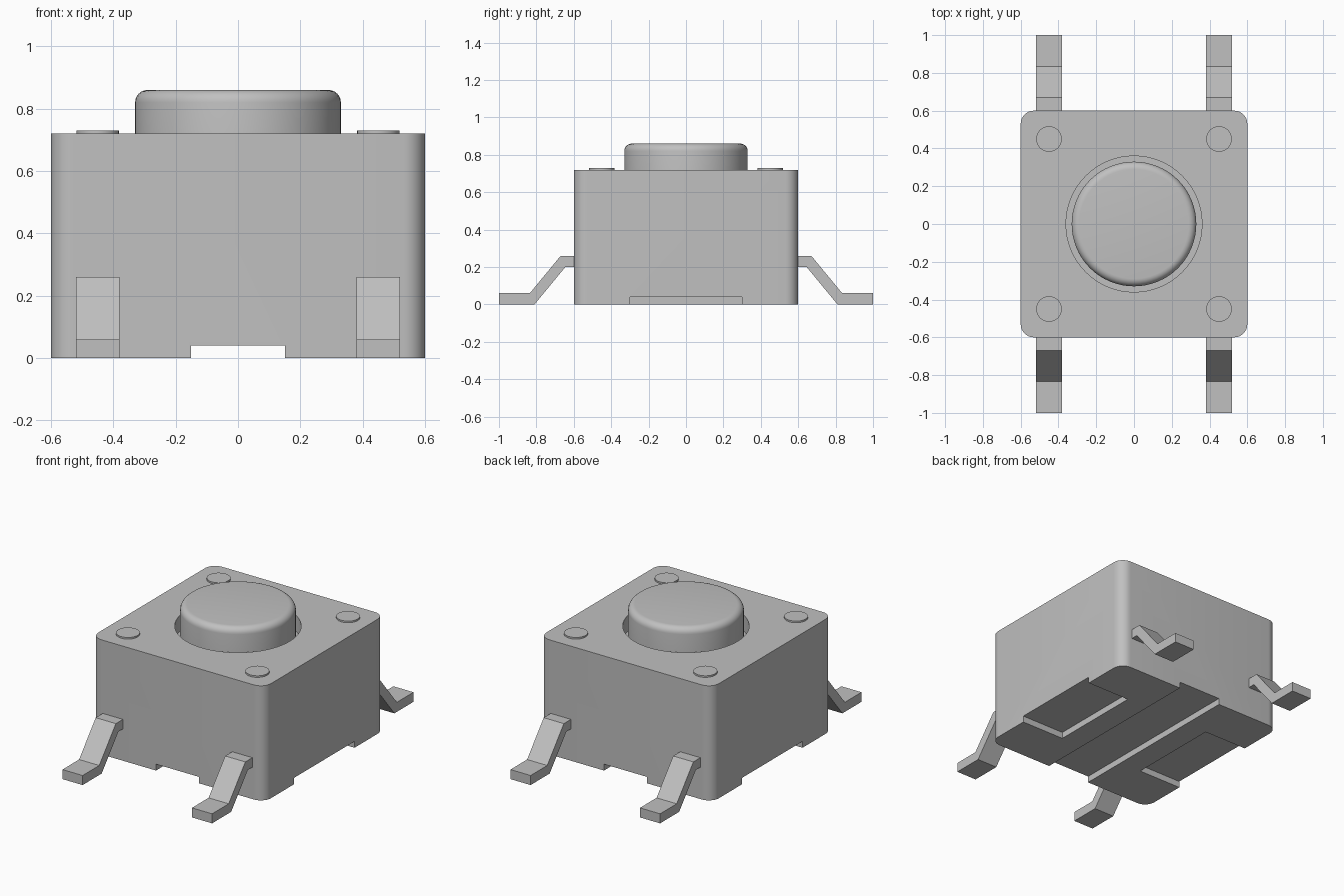
import bpy, bmesh, math
from mathutils import Matrix

if "Cube" in bpy.data.objects:
    bpy.data.objects.remove(bpy.data.objects["Cube"])

grey = bpy.data.materials.new("light_grey")
grey.use_nodes = True
COLOUR = (0.53, 0.53, 0.53, 1)
grey.diffuse_color = COLOUR
grey.node_tree.nodes["Principled BSDF"].inputs["Base Color"].default_value = COLOUR


def finish(name, bm, smooth=True):
    """Turn a bmesh into a named, shaded object."""
    bmesh.ops.recalc_face_normals(bm, faces=bm.faces)
    mesh = bpy.data.meshes.new(name)
    bm.to_mesh(mesh)
    bm.free()
    mesh.materials.append(grey)
    obj = bpy.data.objects.new(name, mesh)
    bpy.context.collection.objects.link(obj)
    if smooth:
        shade(obj)
    return obj


def activate(obj):
    bpy.ops.object.select_all(action='DESELECT')
    obj.select_set(True)
    bpy.context.view_layer.objects.active = obj


def shade(obj):
    activate(obj)
    bpy.ops.object.shade_smooth_by_angle(angle=math.radians(35))


def box(low, high):
    bm = bmesh.new()
    size = [h - l for l, h in zip(low, high)]
    mid = [(h + l) / 2 for l, h in zip(low, high)]
    bmesh.ops.create_cube(bm, size=1, matrix=Matrix.Translation(mid) @ Matrix.Diagonal((*size, 1)))
    return bm


def cylinder(radius, z0, z1, x=0, y=0, sides=64):
    bm = bmesh.new()
    bmesh.ops.create_cone(bm, cap_ends=True, segments=sides, radius1=radius, radius2=radius,
                          depth=z1 - z0, matrix=Matrix.Translation((x, y, (z0 + z1) / 2)))
    return bm


def cut(obj, bm):
    """Subtract a temporary cutter from an object."""
    cutter = finish("cutter", bm, smooth=False)
    cutter.hide_render = True
    mod = obj.modifiers.new("cut", 'BOOLEAN')
    mod.operation, mod.solver, mod.object = 'DIFFERENCE', 'EXACT', cutter
    activate(obj)
    bpy.ops.object.modifier_apply(modifier=mod.name)
    bpy.data.objects.remove(cutter)


# Housing with rounded upright edges
bm = box((-0.6, -0.6, 0), (0.6, 0.6, 0.72))
upright = [e for e in bm.edges if abs(e.verts[0].co.z - e.verts[1].co.z) > 0.5]
bmesh.ops.bevel(bm, geom=upright, offset=0.07, segments=8, profile=0.5, affect='EDGES')
housing = finish("housing", bm, smooth=False)

# Button well, central channel and side recesses underneath
cut(housing, cylinder(0.36, 0.62, 0.9))
cut(housing, box((-0.15, -0.7, -0.1), (0.15, 0.7, 0.04)))
for side in (-1, 1):
    xs = sorted((side * 0.3, side * 0.7))
    cut(housing, box((xs[0], -0.3, -0.1), (xs[1], 0.3, 0.04)))
shade(housing)

# Round button with a softened top rim
bm = cylinder(0.33, 0.61, 0.86)
rim = [e for e in bm.edges if all(v.co.z > 0.8 for v in e.verts)]
bmesh.ops.bevel(bm, geom=rim, offset=0.04, segments=6, profile=0.5, affect='EDGES')
finish("button", bm)

# Bent strip outline of a terminal, as (distance from centre, height)
STRIP = [(0.58, 0.26), (0.67, 0.26), (0.835, 0.06), (1, 0.06),
         (1, 0), (0.81, 0), (0.645, 0.2), (0.58, 0.2)]

# Rivets and terminals at the four corners
for sx, x_name in ((-1, "right"), (1, "left")):
    for sy, y_name in ((-1, "front"), (1, "back")):
        corner = f"{y_name}_{x_name}"
        finish(f"rivet_{corner}", cylinder(0.068, 0.7, 0.73, sx * 0.45, sy * 0.45, 32))
        bm = bmesh.new()
        face = bm.faces.new([bm.verts.new((sx * 0.45 - 0.07, sy * d, h)) for d, h in STRIP])
        ext = bmesh.ops.extrude_face_region(bm, geom=[face])
        moved = [g for g in ext["geom"] if isinstance(g, bmesh.types.BMVert)]
        bmesh.ops.translate(bm, vec=(0.14, 0, 0), verts=moved)
        finish(f"terminal_{corner}", bm, smooth=False)
